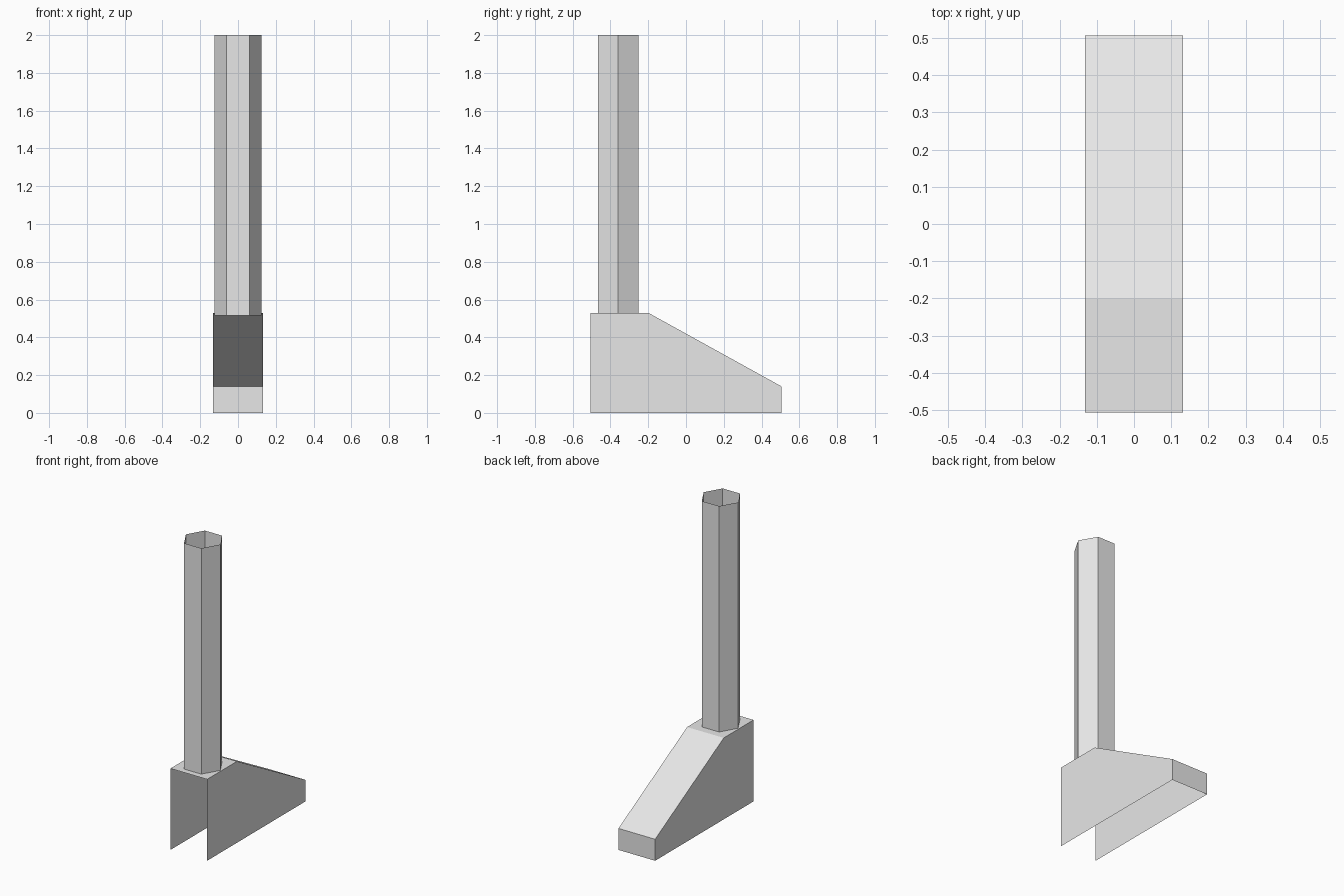
import bpy
import bmesh
from math import pi
from mathutils import Matrix, Vector

cube = bpy.data.objects.get("Cube")
if cube:
    bpy.data.objects.remove(cube, do_unlink=True)

HALF_WIDTH = 0.132
HALF_DEPTH = 0.506
BASE_TOP = 0.53

# Single light grey material
grey = bpy.data.materials.new("light_grey")
grey.use_nodes = True
colour = (0.8, 0.8, 0.8, 1)
grey.diffuse_color = colour
grey.node_tree.nodes["Principled BSDF"].inputs["Base Color"].default_value = colour


def add_object(name, bm):
    mesh = bpy.data.meshes.new(name)
    bm.to_mesh(mesh)
    bm.free()
    mesh.materials.append(grey)
    obj = bpy.data.objects.new(name, mesh)
    bpy.context.collection.objects.link(obj)
    return obj


# Sloped base: side profile extruded across x, left open at the front and below
profile = [(-HALF_DEPTH, 0), (HALF_DEPTH, 0), (HALF_DEPTH, 0.14),
           (-0.2, BASE_TOP), (-HALF_DEPTH, BASE_TOP)]
bm = bmesh.new()
side = bm.faces.new([bm.verts.new((-HALF_WIDTH, y, z)) for y, z in profile])
extruded = bmesh.ops.extrude_face_region(bm, geom=[side], use_keep_orig=True)
moved = [v for v in extruded["geom"] if isinstance(v, bmesh.types.BMVert)]
bmesh.ops.translate(bm, verts=moved, vec=(2 * HALF_WIDTH, 0, 0))
bmesh.ops.recalc_face_normals(bm, faces=bm.faces)
open_sides = [f for f in bm.faces if f.normal.z < -0.9 or f.normal.y < -0.9]
bmesh.ops.delete(bm, geom=open_sides, context="FACES")
add_object("sloped_base", bm)

# Hexagonal pipe: open at both ends, sunk slightly into the base
bottom, top = 0.515, 2.0
bm = bmesh.new()
placement = (Matrix.Translation(Vector((0, -0.359, (bottom + top) / 2)))
             @ Matrix.Rotation(pi / 2, 4, "Z"))
bmesh.ops.create_cone(bm, cap_ends=False, segments=6, radius1=0.124,
                      radius2=0.124, depth=top - bottom, matrix=placement)
add_object("hexagonal_pipe", bm)
